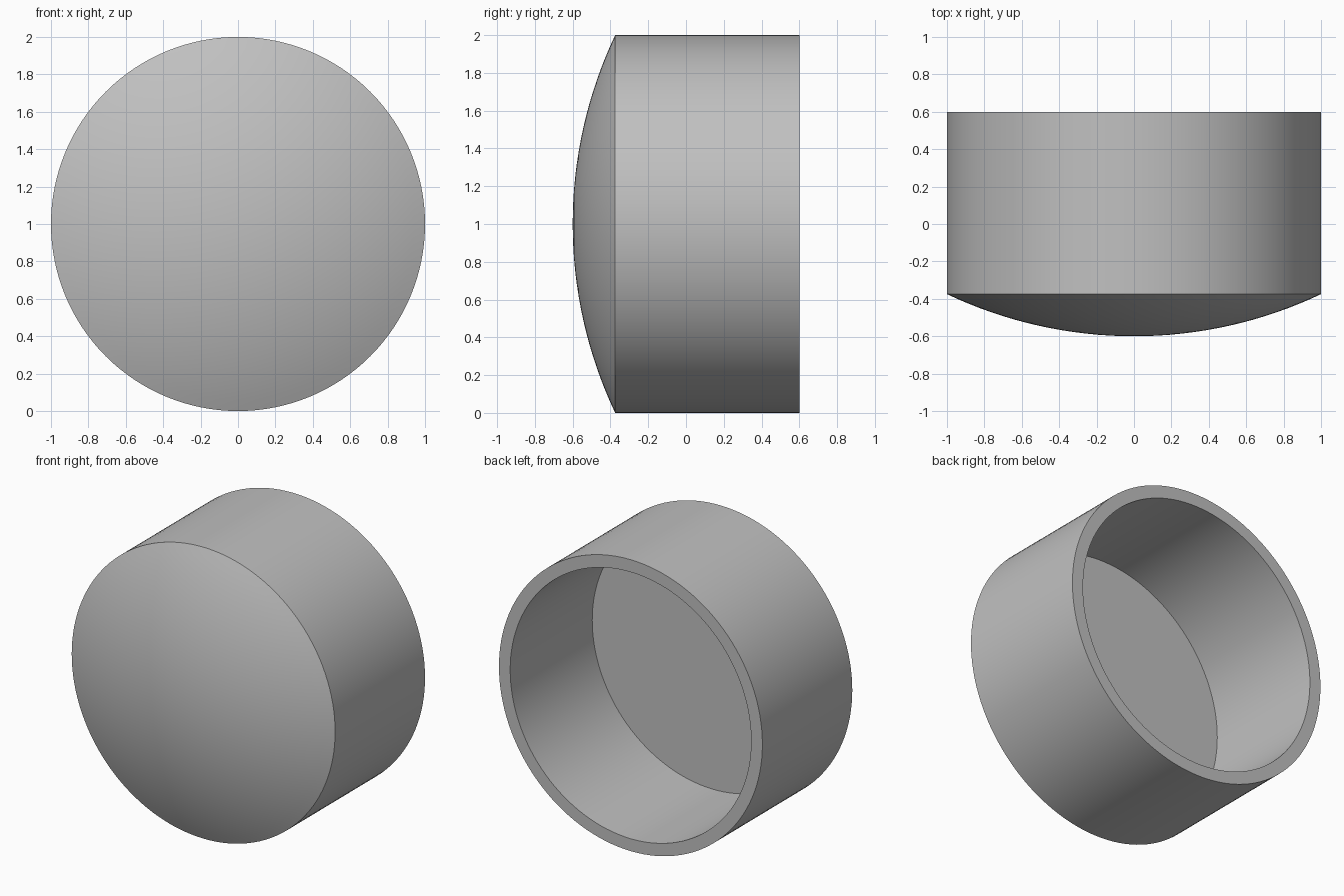
import bpy
import bmesh
import math
from mathutils import Vector

cube = bpy.data.objects.get("Cube")
if cube:
    bpy.data.objects.remove(cube, do_unlink=True)

# Main dimensions
RADIUS = 1.0
BACK = 0.6
RIM = -0.375        # where the side wall meets the dome
APEX = -0.6
WALL = 0.085
SEGMENTS = 128
DOME_STEPS = 16

# Plain grey material
grey = bpy.data.materials.new("plain_grey")
grey.use_nodes = True
colour = (0.53, 0.53, 0.53, 1.0)
grey.diffuse_color = colour
grey.node_tree.nodes["Principled BSDF"].inputs["Base Color"].default_value = colour

# Half section as (radius, y): dome arc, outer wall, open lip, inner wall, flat floor
rise = RIM - APEX
sphere = (RADIUS ** 2 + rise ** 2) / (2 * rise)
sweep = math.asin(RADIUS / sphere)
profile = []
for i in range(DOME_STEPS + 1):
    a = sweep * i / DOME_STEPS
    profile.append((sphere * math.sin(a), APEX + sphere * (1 - math.cos(a))))
inner = RADIUS - WALL
floor_y = RIM + WALL
profile += [(RADIUS, BACK), (inner, BACK), (inner, floor_y), (0, floor_y)]

# Spin the section around the y axis into a closed cap
bm = bmesh.new()
verts = [bm.verts.new((r, y, 0)) for r, y in profile]
edges = [bm.edges.new(pair) for pair in zip(verts, verts[1:])]
bmesh.ops.spin(bm, geom=verts + edges, cent=Vector(), axis=Vector((0, 1, 0)),
               angle=math.tau, steps=SEGMENTS)
bmesh.ops.remove_doubles(bm, verts=bm.verts, dist=0.0001)
bmesh.ops.recalc_face_normals(bm, faces=bm.faces)

mesh = bpy.data.meshes.new("domed_cap")
bm.to_mesh(mesh)
bm.free()
mesh.materials.append(grey)
cap = bpy.data.objects.new("domed_cap", mesh)
cap.location.z = RADIUS
bpy.context.collection.objects.link(cap)

# Smooth curved surfaces, crisp rims
bpy.context.view_layer.objects.active = cap
cap.select_set(True)
bpy.ops.object.shade_smooth_by_angle(angle=math.radians(20))
